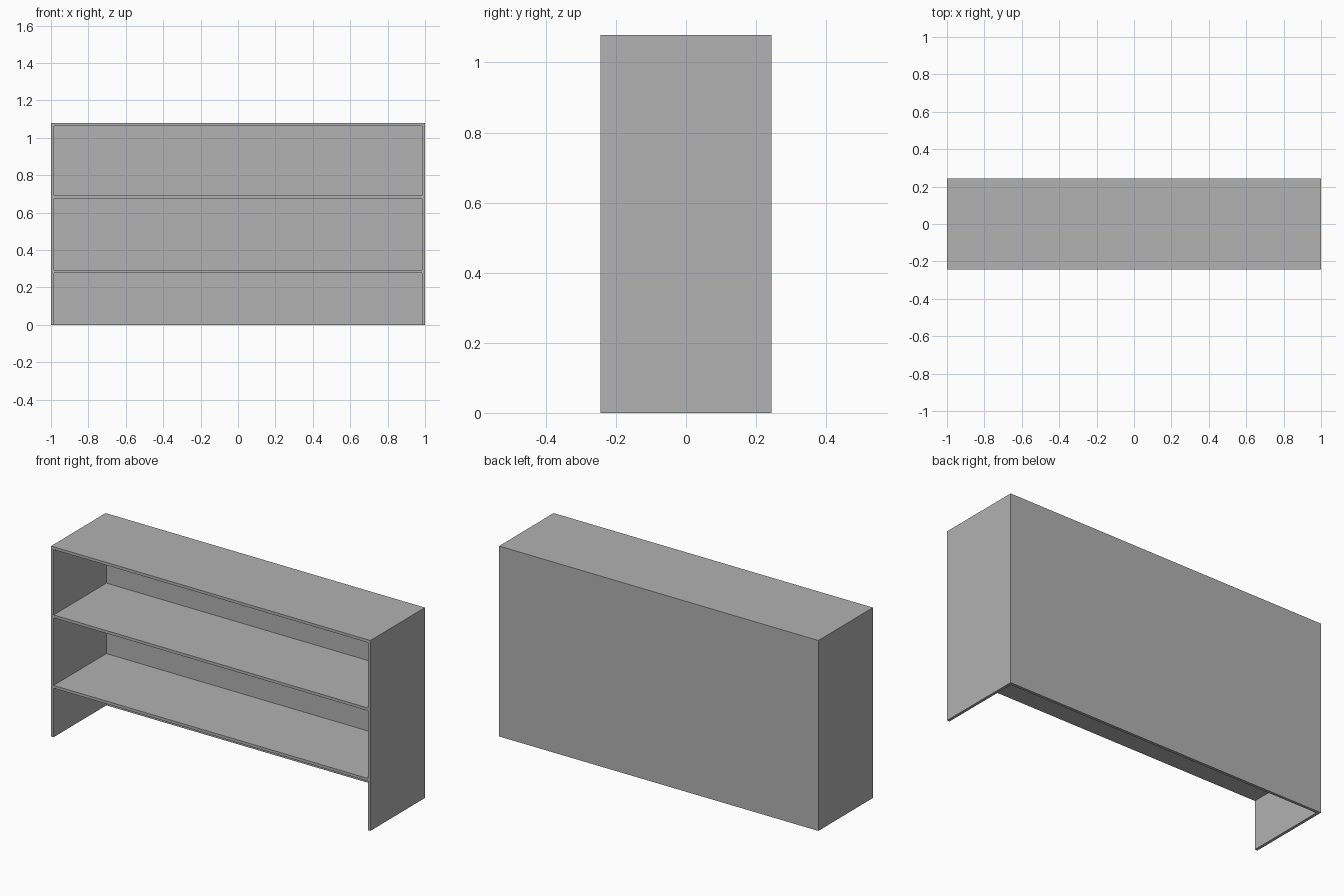
import bpy

if "Cube" in bpy.data.objects:
    bpy.data.objects.remove(bpy.data.objects["Cube"], do_unlink=True)

WIDTH, DEPTH, HEIGHT, BOARD = 2.0, 0.488, 1.078, 0.016

# Single grey finish
GREY = (0.445, 0.445, 0.445, 1.0)
grey = bpy.data.materials.new("grey_board")
grey.use_nodes = True
grey.diffuse_color = GREY
grey.node_tree.nodes["Principled BSDF"].inputs["Base Color"].default_value = GREY


def board(name, size, centre):
    bpy.ops.mesh.primitive_cube_add(size=1, location=centre)
    obj = bpy.context.object
    obj.name = name
    obj.scale = size
    bpy.ops.object.transform_apply(location=False, rotation=False, scale=True)
    obj.data.materials.append(grey)
    return obj


inner_width = WIDTH - 2 * BOARD
inner_depth = DEPTH - BOARD

# Side panels
for name, side in (("left_side", 1), ("right_side", -1)):
    board(name, (BOARD, DEPTH, HEIGHT), (side * (WIDTH - BOARD) / 2, 0, HEIGHT / 2))

# Back panel, full height between the sides
board("back_panel", (inner_width, BOARD, HEIGHT),
      (0, (DEPTH - BOARD) / 2, HEIGHT / 2))

# Top and the two open shelves
for name, z in (("lower_shelf", 0.285), ("upper_shelf", 0.684),
                ("top_board", HEIGHT - BOARD / 2)):
    board(name, (inner_width, inner_depth, BOARD), (0, -BOARD / 2, z))
